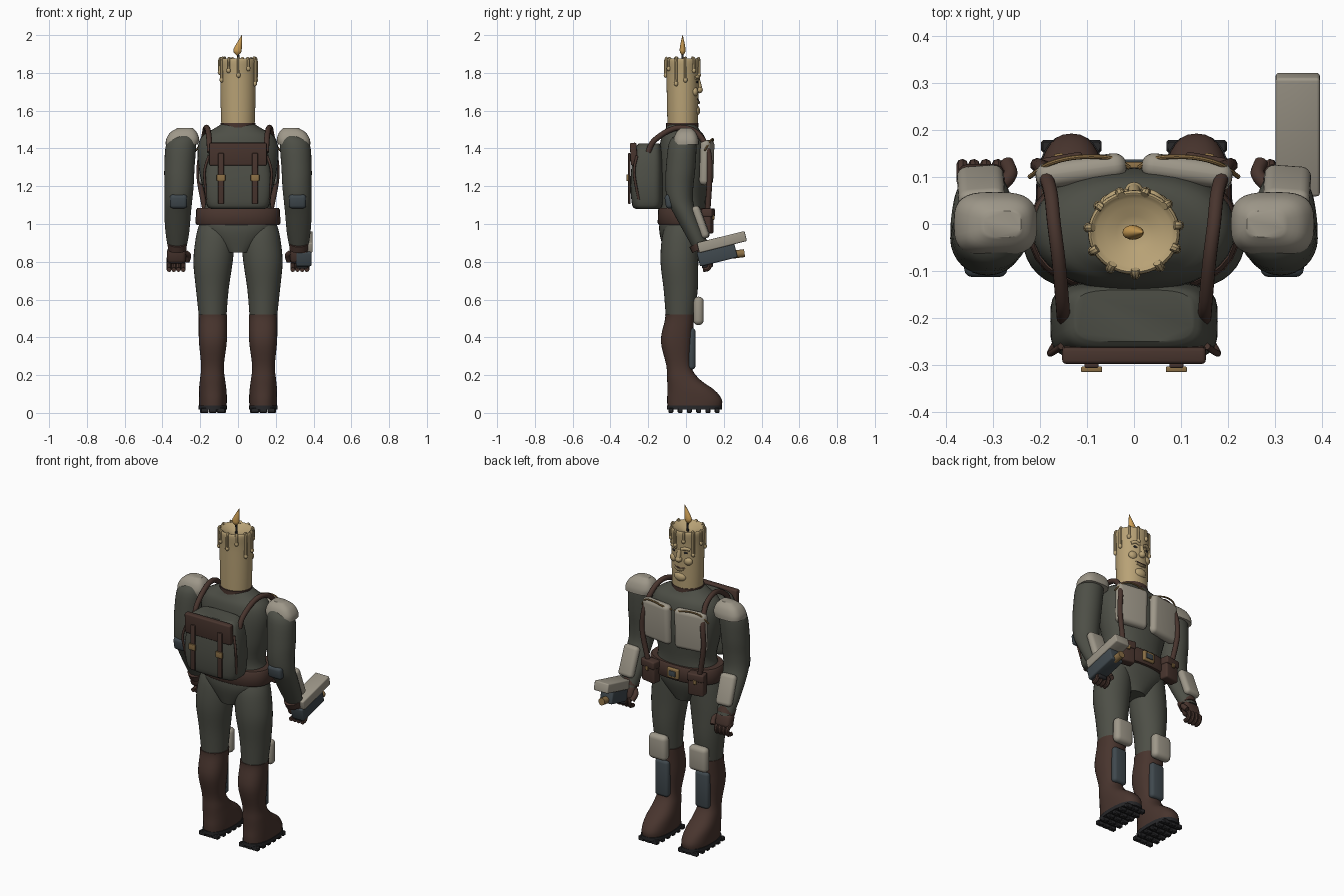
import bpy, bmesh, math
from mathutils import Matrix, Vector, Euler

def mat(name, rgb):
    m = bpy.data.materials.new(name)
    m.diffuse_color = (*rgb, 1)
    return m

CLOTH = mat("cloth", (0.075, 0.078, 0.062))
LEATHER = mat("leather", (0.065, 0.035, 0.027))
PLATE = mat("plate", (0.34, 0.31, 0.25))
STEEL = mat("steel", (0.05, 0.065, 0.075))
RUBBER = mat("rubber", (0.02, 0.02, 0.022))
BRASS = mat("brass", (0.26, 0.16, 0.06))
WAX = mat("wax", (0.48, 0.36, 0.18))
FLAME = mat("fire", (0.6, 0.34, 0.09))

def finish(bm, name, m):
    bmesh.ops.recalc_face_normals(bm, faces=bm.faces)
    me = bpy.data.meshes.new(name)
    bm.to_mesh(me)
    bm.free()
    ob = bpy.data.objects.new(name, me)
    bpy.context.collection.objects.link(ob)
    me.materials.append(m)
    return ob

def bridge(bm, loops):
    n = len(loops[0])
    for a, b in zip(loops, loops[1:]):
        for i in range(n):
            j = (i + 1) % n
            bm.faces.new((a[i], a[j], b[j], b[i]))
    bm.faces.new(loops[0])
    bm.faces.new(loops[-1])

def spline(p, t):
    """Catmull-Rom through a list of equal-length tuples."""
    i = min(int(t), len(p) - 2)
    f = t - i
    a, b, c, d = p[max(i - 1, 0)], p[i], p[i + 1], p[min(i + 2, len(p) - 1)]
    return [0.5 * (2 * q + (r - o) * f + (2 * o - 5 * q + 4 * r - s) * f * f
            + (3 * q - o - 3 * r + s) * f ** 3) for o, q, r, s in zip(a, b, c, d)]

def loft(name, rings, m, s=1, n=32, e=1.0, sub=4):
    """Stack of (super)ellipses given as (z, cx, cy, rx, ry)."""
    bm, loops = bmesh.new(), []
    for k in range((len(rings) - 1) * sub + 1):
        z, cx, cy, rx, ry = spline(rings, k / sub)
        loop = []
        for i in range(n):
            c, w = math.cos(2 * math.pi * i / n), math.sin(2 * math.pi * i / n)
            loop.append(bm.verts.new((s * (cx + rx * math.copysign(abs(c) ** e, c)),
                                      cy + ry * math.copysign(abs(w) ** e, w), z)))
        loops.append(loop)
    bridge(bm, loops)
    return finish(bm, name, m)

def box(name, c, size, m, s=1, rot=(0, 0, 0), r=0.01, seg=3):
    """Rounded box; s=-1 places the mirrored copy."""
    bm = bmesh.new()
    bmesh.ops.create_cube(bm, size=1)
    bmesh.ops.scale(bm, vec=size, verts=bm.verts)
    bmesh.ops.bevel(bm, geom=bm.edges[:], offset=min(r, min(size) * 0.48), segments=seg,
                    profile=0.5, affect='EDGES')
    a, b, g = (math.radians(v) for v in rot)
    bm.transform(Matrix.Translation((c[0] * s, c[1], c[2])) @ Euler((a, b * s, g * s)).to_matrix().to_4x4())
    return finish(bm, name, m)

def ball(name, c, size, m):
    bm = bmesh.new()
    bmesh.ops.create_uvsphere(bm, u_segments=20, v_segments=12, radius=1)
    bm.transform(Matrix.Translation(c) @ Matrix.Diagonal((*size, 1)))
    return finish(bm, name, m)

def tube(name, pts, r, m, s=1, n=10, sub=5):
    bm, loops = bmesh.new(), []
    steps = (len(pts) - 1) * sub
    path = [Vector(spline(pts, k / sub)) for k in range(steps + 1)]
    for k, p in enumerate(path):
        d = path[min(k + 1, steps)] - path[max(k - 1, 0)]
        u = d.orthogonal().normalized() if k == 0 else (u - d * u.dot(d) / d.length_squared).normalized()
        v = d.normalized().cross(u)
        loop = []
        for i in range(n):
            q = p + r * (u * math.cos(2 * math.pi * i / n) + v * math.sin(2 * math.pi * i / n))
            loop.append(bm.verts.new((q.x * s, q.y, q.z)))
        loops.append(loop)
    bridge(bm, loops)
    return finish(bm, name, m)

# Torso, collar, belt
loft("torso", [(1.53, 0, -.02, .085, .075), (1.50, 0, -.02, .135, .09), (1.46, 0, -.015, .195, .115),
               (1.38, 0, -.012, .215, .13), (1.25, 0, -.012, .2, .13), (1.12, 0, -.015, .172, .118),
               (1.02, 0, -.02, .2, .12), (.95, 0, -.025, .175, .115), (.85, 0, -.03, .07, .085)], CLOTH, e=.9)
loft("collar", [(1.51, 0, -.02, .092, .085), (1.535, 0, -.02, .092, .085)], LEATHER, sub=1)
loft("belt", [(.995, 0, -.015, .218, .128), (1.005, 0, -.015, .225, .135), (1.075, 0, -.015, .222, .133),
              (1.085, 0, -.015, .215, .126)], LEATHER, sub=1, e=.85)
box("belt_buckle", (0, .122, 1.04), (.075, .02, .06), BRASS, r=.006)
box("buckle_inset", (0, .13, 1.04), (.045, .014, .032), STEEL, r=.004)

# Candle head with hollow top
loft("candle_head", [(1.52, 0, -.018, .088, .08), (1.6, 0, -.018, .091, .082), (1.7, 0, -.018, .093, .084),
                     (1.8, 0, -.018, .094, .086), (1.86, 0, -.018, .098, .09), (1.877, 0, -.018, .092, .084),
                     (1.868, 0, -.018, .08, .072), (1.845, 0, -.018, .02, .02)], WAX, n=40, sub=3)
for k in range(11):
    a = 2 * math.pi * (k + .3) / 11
    L = (.10, .05, .075, .04, .12, .06)[k % 6]
    x, y = .097 * math.cos(a), -.018 + .089 * math.sin(a)
    tube("wax_drip", [(x * .9, y * .9, 1.878), (x, y, 1.865), (x, y, 1.865 - L)], .009, WAX, n=8)
    ball("wax_drop", (x, y, 1.863 - L), (.011, .011, .014), WAX)

# Face on the +y side
tube("nose_bridge", [(0, .06, 1.765), (0, .068, 1.74), (0, .074, 1.715)], .013, WAX)
ball("nose_tip", (0, .07, 1.71), (.02, .019, .018), WAX)
ball("chin", (0, .05, 1.60), (.04, .025, .03), WAX)
tube("mouth", [(-.035, .056, 1.662), (0, .066, 1.655), (.035, .056, 1.664)], .004, LEATHER, n=8)
tube("lower_lip", [(-.028, .058, 1.65), (0, .067, 1.643), (.028, .058, 1.65)], .008, WAX, n=8)
for s in (-1, 1):
    ball("eye", (s * .036, .056, 1.752), (.014, .008, .007), RUBBER)
    tube("brow", [(.015, .066, 1.772), (.04, .063, 1.78), (.06, .048, 1.772)], .009, WAX, s)
    ball("cheek", (s * .045, .045, 1.70), (.028, .02, .025), WAX)

# Wick and flame
tube("wick", [(0, -.018, 1.84), (.002, -.018, 1.87), (0, -.018, 1.905)], .006, RUBBER)
loft("flame", [(1.892, -.002, -.018, .004, .003), (1.91, -.003, -.018, .02, .014), (1.93, -.001, -.018, .021, .015),
               (1.96, .008, -.018, .013, .01), (2.0, .02, -.018, .001, .001)], FLAME, n=16)

# Backpack with flap and closing straps
loft("backpack", [(1.08, 0, -.205, .14, .06), (1.1, 0, -.205, .165, .08), (1.2, 0, -.208, .178, .086),
                  (1.32, 0, -.205, .17, .082), (1.4, 0, -.2, .15, .07), (1.425, 0, -.195, .125, .055)],
     CLOTH, e=.5, n=40)
box("pack_flap", (0, -.277, 1.37), (.305, .035, .12), LEATHER, r=.008, rot=(3, 0, 0))
for s in (-1, 1):
    box("pack_strap", (.09, -.3, 1.24), (.03, .012, .27), LEATHER, s, r=.004)
    box("pack_buckle", (.09, -.309, 1.245), (.045, .012, .035), BRASS, s, r=.003)
    tube("pack_side_cord", [(.155, -.26, 1.36), (.178, -.275, 1.27), (.165, -.25, 1.13)], .007, LEATHER, s)

for s in (-1, 1):
    # Harness, chest plates and pouches
    tube("shoulder_strap", [(.15, -.2, 1.38), (.152, -.17, 1.44), (.16, -.08, 1.50), (.17, .0, 1.508), (.178, .07, 1.47),
                            (.195, .118, 1.38), (.205, .125, 1.25), (.175, .115, 1.08)], .015, LEATHER, s)
    box("chest_plate", (.112, .11, 1.325), (.195, .055, .24), PLATE, s, rot=(-2, 0, -8), r=.045, seg=5)
    tube("chest_cord", [(.01, .12, 1.42), (.05, .14, 1.435), (.12, .142, 1.45), (.18, .128, 1.44), (.222, .1, 1.39)],
         .005, BRASS, s, n=8)
    box("belt_pouch", (.155, .112, 1.015), (.095, .055, .13), LEATHER, s, r=.01, rot=(0, 0, -10))
    box("pouch_flap", (.156, .118, 1.06), (.102, .056, .045), LEATHER, s, r=.008, rot=(0, 0, -10))
    box("pouch_stud", (.16, .145, 1.035), (.02, .01, .025), BRASS, s, r=.003, rot=(0, 0, -10))

    # Arms with pads
    loft("arm", [(1.475, .28, -.01, .04, .04), (1.43, .3, -.018, .078, .072), (1.3, .31, -.028, .08, .078),
                 (1.2, .312, -.035, .077, .074), (1.12, .316, -.03, .073, .068), (1.05, .32, -.002, .07, .06),
                 (.95, .321, .045, .062, .052), (.87, .322, .08, .048, .042)], CLOTH, s)
    loft("shoulder_pad", [(1.42, .298, .0, .085, .068), (1.45, .293, .0, .087, .066), (1.485, .288, .0, .07, .052),
                          (1.508, .28, .0, .04, .028)], PLATE, s, e=.65)
    box("elbow_pad", (.315, -.088, 1.12), (.092, .045, .075), STEEL, s, r=.018, rot=(8, 0, 0))
    box("forearm_plate", (.325, .078, 1.01), (.1, .045, .18), PLATE, s, rot=(20, 0, -4), r=.025, seg=4)

    # Gloved hands
    tube("cuff", [(.322, .062, .9), (.322, .078, .868)], .05, LEATHER, s, n=18)
    box("palm", (.325, .093, .835), (.1, .06, .085), LEATHER, s, r=.022, rot=(15, 0, 0))
    for i in range(4):
        x = .29 + .025 * i
        tube("finger", [(x, .1, .82), (x, .125, .795), (x, .118, .765), (x, .09, .758)], .0125, LEATHER, s, n=8)
    tube("thumb", [(.285, .08, .85), (.263, .105, .835), (.27, .13, .805)], .015, LEATHER, s)

    # Legs, boots and guards
    loft("leg", [(1.0, .115, -.02, .09, .085), (.93, .12, -.03, .103, .097), (.8, .132, -.035, .104, .1),
                 (.65, .136, -.028, .086, .09), (.5, .134, -.032, .072, .074)], CLOTH, s)
    loft("boot", [(.52, .133, -.033, .076, .077), (.49, .133, -.035, .075, .077), (.38, .133, -.05, .074, .083),
                  (.25, .135, -.038, .06, .066), (.18, .135, -.015, .066, .085), (.12, .134, .027, .073, .125),
                  (.07, .133, .045, .074, .145), (.03, .133, .045, .072, .143)], LEATHER, s, e=.85)
    loft("sole", [(.018, .133, .045, .076, .146), (.04, .133, .045, .076, .146)], RUBBER, s, e=.8, sub=1)
    for i in range(6):
        for x in (.085, .133, .181):
            w = .9 if i in (0, 5) else 1
            box("sole_lug", (.133 + (x - .133) * w, -.08 + .049 * i, .013), (.042, .026, .026), RUBBER, s, r=.004, seg=1)
    box("knee_pad", (.135, .066, .54), (.12, .055, .15), PLATE, s, r=.026, seg=4)
    box("shin_guard", (.134, .03, .34), (.09, .04, .22), STEEL, s, r=.018)

# Blocky sidearm in the +x hand, tilted muzzle up
T = (14, 0, 0)
box("gun_slide", (.348, .19, .905), (.094, .26, .055), PLATE, rot=T, r=.007)
box("gun_frame", (.348, .165, .837), (.082, .205, .078), STEEL, rot=T, r=.008)
box("gun_grip", (.34, .105, .815), (.06, .06, .1), RUBBER, rot=T, r=.01)
tube("gun_muzzle", [(.348, .25, .838), (.348, .28, .842), (.348, .31, .846)], .021, BRASS, n=16)

# Smooth shading with crisp edges kept
for ob in bpy.context.collection.objects:
    ob.select_set(True)
bpy.context.view_layer.objects.active = bpy.context.collection.objects[0]
bpy.ops.object.shade_smooth_by_angle(angle=math.radians(40))
